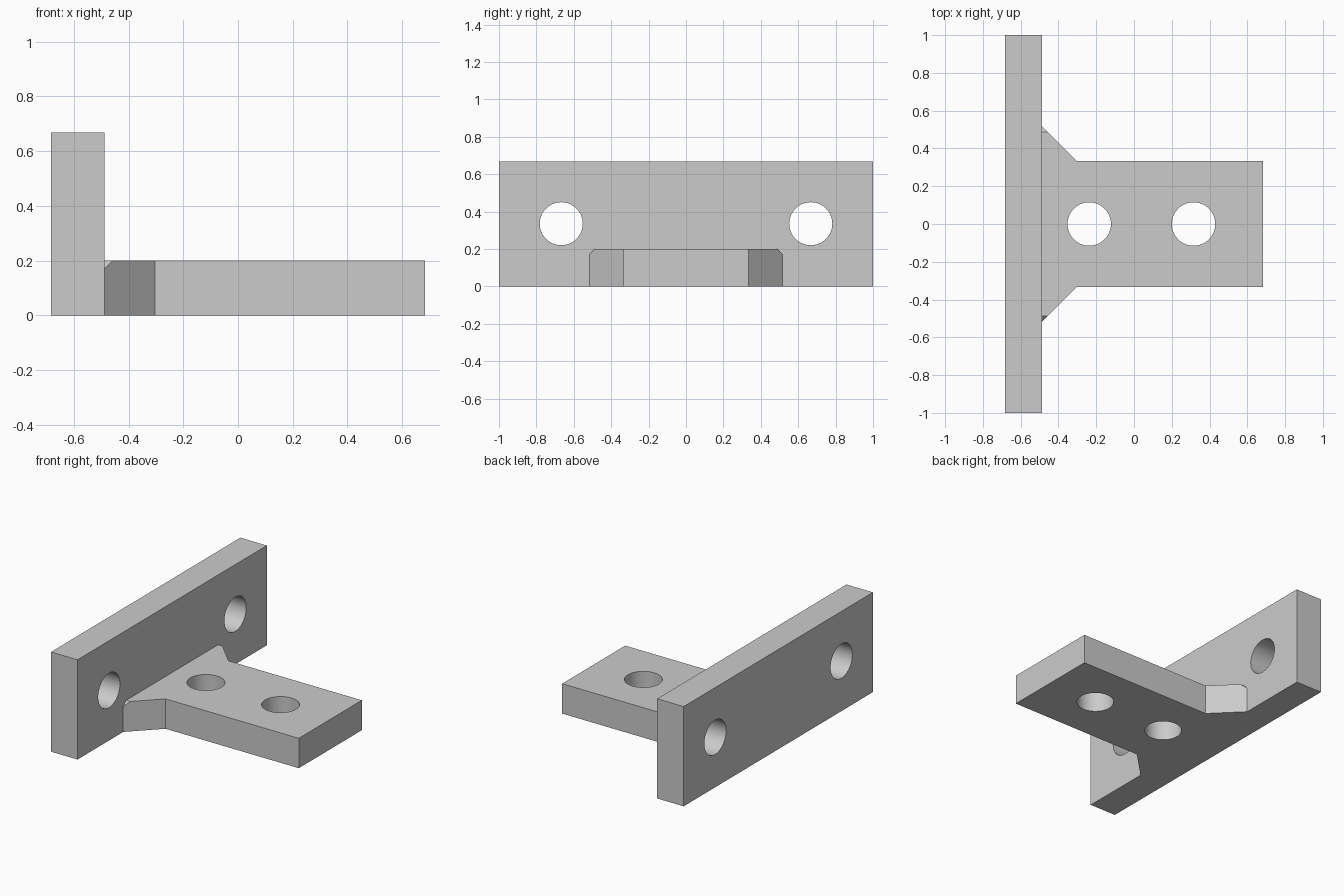
import bpy, bmesh, math
from mathutils import Vector

cube = bpy.data.objects.get("Cube")
if cube:
    bpy.data.objects.remove(cube, do_unlink=True)

THICK_X = -0.487      # inner face of the upright plate
HALF_X = 0.683
HOLE_R = 0.115

steel = bpy.data.materials.new("light_grey_metal")
steel.use_nodes = True
grey = (0.6, 0.6, 0.6, 1)
steel.diffuse_color = grey
steel.node_tree.nodes["Principled BSDF"].inputs["Base Color"].default_value = grey


def to_object(name, bm):
    bmesh.ops.recalc_face_normals(bm, faces=bm.faces)
    mesh = bpy.data.meshes.new(name)
    bm.to_mesh(mesh)
    bm.free()
    mesh.materials.append(steel)
    obj = bpy.data.objects.new(name, mesh)
    bpy.context.collection.objects.link(obj)
    return obj


def prism(outline, height):
    """Extrude an xy outline upward from the ground."""
    bm = bmesh.new()
    face = bm.faces.new([bm.verts.new((x, y, 0)) for x, y in outline])
    top = bmesh.ops.extrude_face_region(bm, geom=[face])["geom"]
    bmesh.ops.translate(bm, vec=(0, 0, height),
                        verts=[v for v in top if isinstance(v, bmesh.types.BMVert)])
    return bm


def boolean(obj, other, operation):
    mod = obj.modifiers.new(operation.lower(), "BOOLEAN")
    mod.operation = operation
    mod.solver = "EXACT"
    mod.object = other
    bpy.context.view_layer.objects.active = obj
    bpy.ops.object.modifier_apply(modifier=mod.name)
    bpy.data.objects.remove(other, do_unlink=True)


def drill(obj, centre, rotation=(0, 0, 0)):
    bpy.ops.mesh.primitive_cylinder_add(vertices=64, radius=HOLE_R, depth=0.5,
                                        location=centre, rotation=rotation)
    cutter = bpy.context.object
    cutter.name = "hole_cutter"
    cutter.hide_render = True
    cutter.data.materials.append(steel)
    boolean(obj, cutter, "DIFFERENCE")


# Upright plate
bracket = to_object("mounting_bracket", prism(
    [(-HALF_X, -1), (THICK_X, -1), (THICK_X, 1), (-HALF_X, 1)], 0.667))

# Flat tongue with flared gussets, rooted inside the plate
half = [(HALF_X, 0.333), (-0.303, 0.333), (THICK_X, 0.517), (-0.6, 0.517)]
bm = prism(half + [(x, -y) for x, y in reversed(half)], 0.2)

# Chamfer the outer top corners of the gussets
for side in (1, -1):
    cut = bmesh.ops.bisect_plane(
        bm, geom=bm.verts[:] + bm.edges[:] + bm.faces[:],
        plane_co=Vector((0, side * 0.487, 0.2)),
        plane_no=Vector((0, side, 1)), clear_outer=True)
    edges = [e for e in cut["geom_cut"] if isinstance(e, bmesh.types.BMEdge)]
    bmesh.ops.holes_fill(bm, edges=edges)
boolean(bracket, to_object("tongue", bm), "UNION")

# Bolt holes through the plate and the tongue
for y in (-0.667, 0.667):
    drill(bracket, (-0.585, y, 0.335), (0, math.pi / 2, 0))
for x in (-0.237, 0.315):
    drill(bracket, (x, 0, 0.1))

bpy.ops.object.select_all(action="DESELECT")
bracket.select_set(True)
bpy.context.view_layer.objects.active = bracket
bpy.ops.object.shade_smooth_by_angle(angle=math.radians(30))
